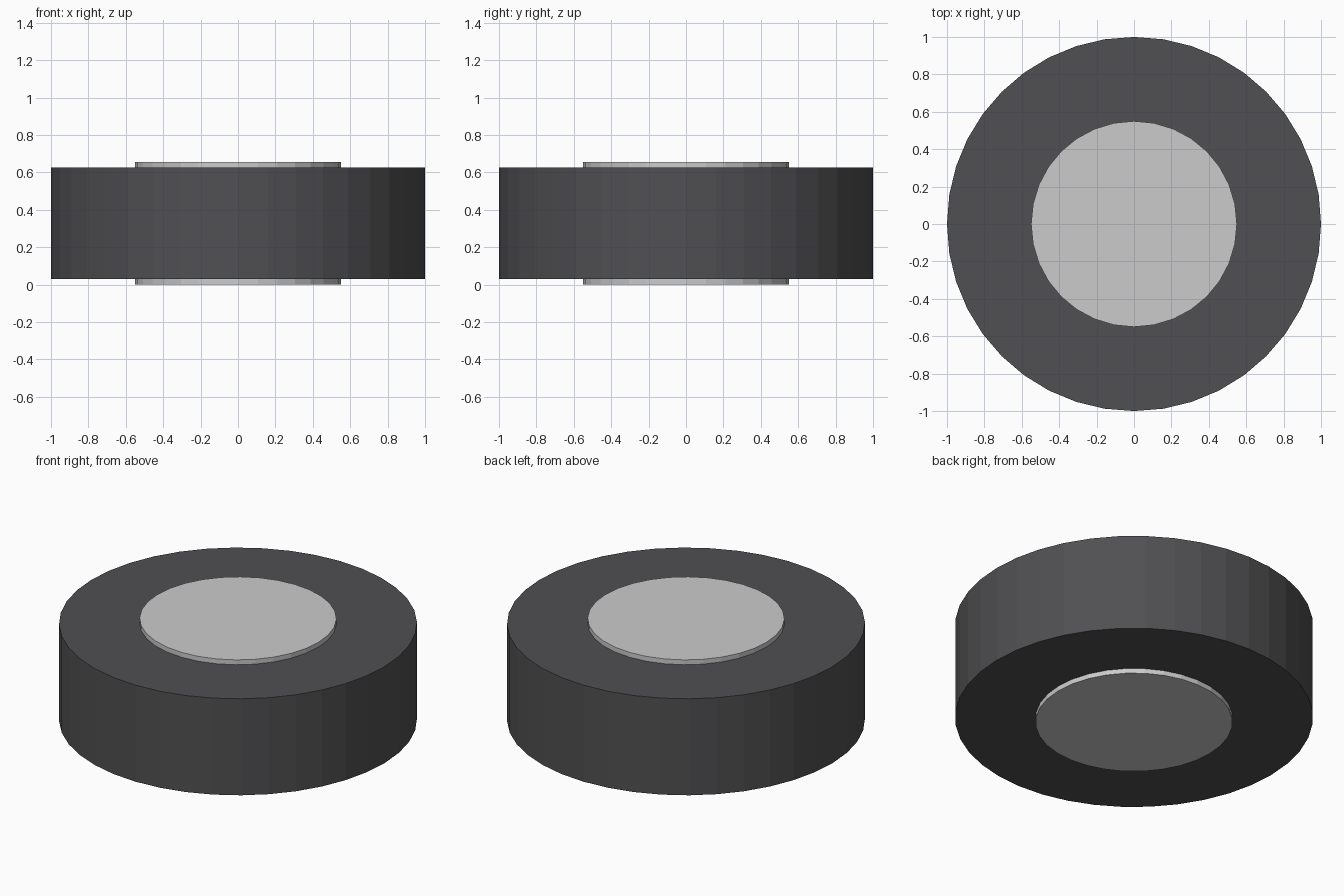
import bpy

if "Cube" in bpy.data.objects:
    bpy.data.objects.remove(bpy.data.objects["Cube"])


def disc(name, radius, z_low, z_high, sides):
    bpy.ops.mesh.primitive_cylinder_add(
        vertices=sides, radius=radius, depth=z_high - z_low,
        location=(0, 0, (z_low + z_high) / 2))
    obj = bpy.context.object
    obj.name = name
    return obj


# Dark rubber tyre lying flat
tyre = disc("tyre", 1.0, 0.03, 0.625, 40)
rubber = bpy.data.materials.new("dark_rubber")
rubber.diffuse_color = (0.08, 0.08, 0.085, 1)
rubber.use_nodes = True
rubber.node_tree.nodes["Principled BSDF"].inputs["Base Color"].default_value = rubber.diffuse_color
tyre.data.materials.append(rubber)

# Grey hub passing through, slightly proud on both faces
hub = disc("hub", 0.55, 0.0, 0.655, 32)
metal = bpy.data.materials.new("hub_metal")
metal.diffuse_color = (0.55, 0.55, 0.55, 1)
metal.use_nodes = True
metal.node_tree.nodes["Principled BSDF"].inputs["Base Color"].default_value = metal.diffuse_color
hub.data.materials.append(metal)
